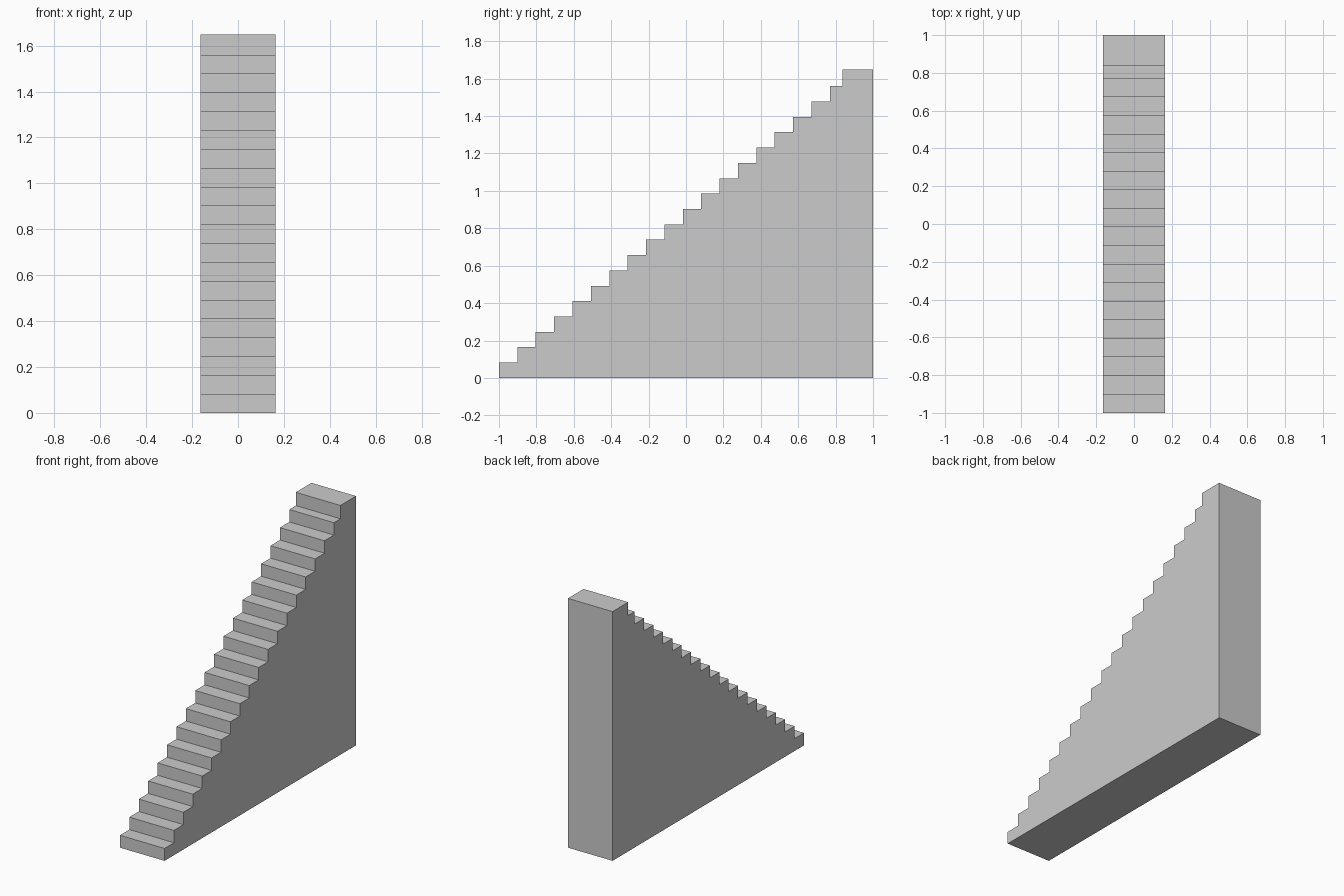
import bpy, bmesh

if "Cube" in bpy.data.objects:
    bpy.data.objects.remove(bpy.data.objects["Cube"])

HALF_WIDTH = 0.163
TREAD, RISE = 0.0983, 0.0821
STEPS = 19
TOP_Y, TOP_Z = 0.837, 1.648

# Stepped side profile (y, z), from the back bottom corner to the front
profile = [(1.0, 0.0), (-1.0, 0.0)]
for i in range(STEPS):
    y = -1.0 + i * TREAD
    y_next = TOP_Y if i == STEPS - 1 else y + TREAD
    z = (i + 1) * RISE
    profile += [(y, z), (y_next, z)]

# Top landing
profile += [(TOP_Y, TOP_Z), (1.0, TOP_Z)]

# Extrude the profile across the width of the staircase
bm = bmesh.new()
side = bm.faces.new([bm.verts.new((-HALF_WIDTH, y, z)) for y, z in profile])
result = bmesh.ops.extrude_face_region(bm, geom=[side], use_keep_orig=True)
moved = [v for v in result["geom"] if isinstance(v, bmesh.types.BMVert)]
bmesh.ops.translate(bm, verts=moved, vec=(2 * HALF_WIDTH, 0, 0))
bmesh.ops.recalc_face_normals(bm, faces=bm.faces)

mesh = bpy.data.meshes.new("staircase")
bm.to_mesh(mesh)
bm.free()
bpy.context.collection.objects.link(bpy.data.objects.new("staircase", mesh))
